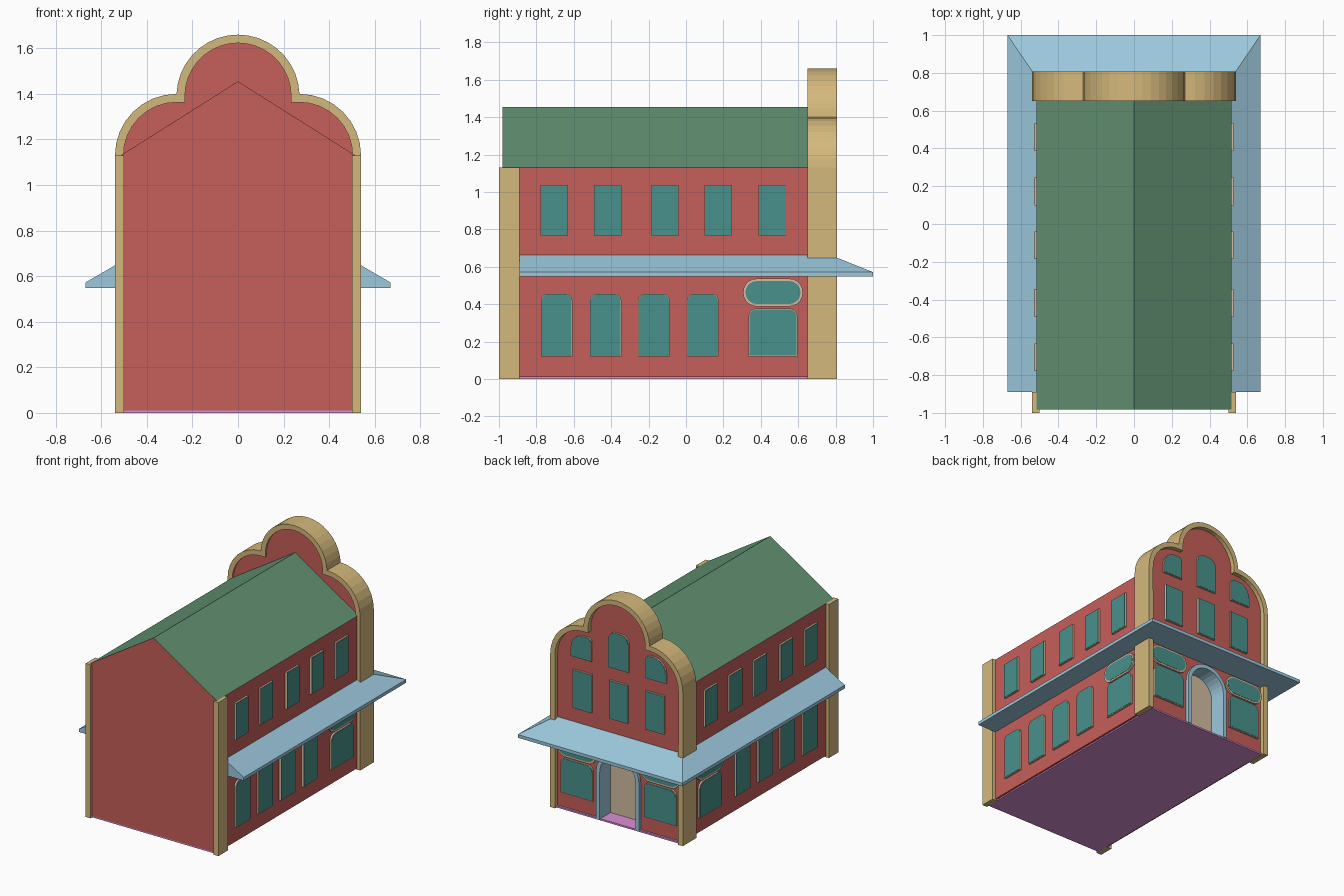
import bpy, bmesh, math

if "Cube" in bpy.data.objects:
    bpy.data.objects.remove(bpy.data.objects["Cube"])


def material(name, r, g, b):
    lin = [((c / 255 + 0.055) / 1.055) ** 2.4 for c in (r, g, b)]
    m = bpy.data.materials.new(name)
    m.diffuse_color = (*lin, 1)
    m.use_nodes = True
    m.node_tree.nodes["Principled BSDF"].inputs["Base Color"].default_value = m.diffuse_color
    return m


RED = material("red brick", 198, 95, 90)
TAN = material("tan stone", 213, 185, 124)
GREEN = material("green roof", 98, 146, 114)
BLUE = material("light blue trim", 157, 201, 221)
TEAL = material("teal glass", 72, 145, 140)
PINK = material("pink floor", 216, 144, 214)
BEIGE = material("beige frame", 211, 189, 162)


def finish(name, bm, *mats):
    bmesh.ops.recalc_face_normals(bm, faces=bm.faces)
    me = bpy.data.meshes.new(name)
    bm.to_mesh(me)
    bm.free()
    for m in mats:
        me.materials.append(m)
    ob = bpy.data.objects.new(name, me)
    bpy.context.collection.objects.link(ob)
    return ob


def add_prism(bm, pts, axis, a, b, index=0):
    """Extrude a (horizontal, z) outline along the x or y axis from a to b."""
    def place(u, v, d):
        return (u, d, v) if axis == "y" else (d, u, v)
    va = [bm.verts.new(place(u, v, a)) for u, v in pts]
    vb = [bm.verts.new(place(u, v, b)) for u, v in pts]
    faces = [bm.faces.new(va), bm.faces.new(vb[::-1])]
    n = len(pts)
    for i in range(n):
        j = (i + 1) % n
        faces.append(bm.faces.new((va[i], vb[i], vb[j], va[j])))
    for f in faces:
        f.material_index = index


def prism(name, pts, axis, a, b, mat):
    bm = bmesh.new()
    add_prism(bm, pts, axis, a, b)
    return finish(name, bm, mat)


def rect(u0, u1, v0, v1):
    return [(u0, v0), (u1, v0), (u1, v1), (u0, v1)]


def arc(cx, cz, r, a0, a1, n):
    return [(cx + r * math.cos(math.radians(a0 + (a1 - a0) * i / n)),
             cz + r * math.sin(math.radians(a0 + (a1 - a0) * i / n))) for i in range(n + 1)]


def rounded(c, w, z0, z1, radii):
    """Rectangle with corner radii given as bottom-left, bottom-right, top-right, top-left."""
    h, pts = w / 2, []
    corners = [(c - h, z0, 1, 1, 180), (c + h, z0, -1, 1, 270),
               (c + h, z1, -1, -1, 0), (c - h, z1, 1, -1, 90)]
    for (x, z, dx, dz, a), r in zip(corners, radii):
        if r <= 0:
            pts.append((x, z))
        else:
            pts += arc(x + dx * r, z + dz * r, r, a, a + 90, 5)
    return pts


def window(name, axis, base, side, c, w, z0, z1, radii=(0, 0, 0, 0), rim=0.003):
    """Beige surround with a glass plate on its face."""
    bm = bmesh.new()
    add_prism(bm, rounded(c, w, z0, z1, radii), axis, base - side * 0.01, base + side * 0.013, 0)
    inner = [max(r - rim, 0) for r in radii]
    add_prism(bm, rounded(c, w - 2 * rim, z0 + rim, z1 - rim, inner), axis,
              base + side * 0.010, base + side * 0.015, 1)
    finish(name, bm, BEIGE, TEAL)


def shop_window(name, axis, base, side, c):
    """Wide display window with an oval light above."""
    window(name, axis, base, side, c, 0.262, 0.12, 0.378, (0, 0, 0.045, 0.045), 0.005)
    window(name + "_oval", axis, base, side, c, 0.32, 0.388, 0.537, (0.073,) * 4, 0.013)


# Main body: gabled block, sloping faces are roof
WALL, FACADE = 0.515, 0.775
bm = bmesh.new()
add_prism(bm, [(-WALL, 0.01), (WALL, 0.01), (WALL, 1.13), (0, 1.455), (-WALL, 1.13)],
          "y", -0.982, 0.665)
bmesh.ops.recalc_face_normals(bm, faces=bm.faces)
for f in bm.faces:
    f.material_index = 1 if f.normal.z > 0.3 else 0
finish("body_and_roof", bm, RED, GREEN)

# Floor slab
prism("floor", rect(-0.5, 0.5, 0, 0.012), "y", -0.98, 0.79, PINK)


# Stepped curved parapet: legs, shoulder arcs and a central lobe
def parapet(t):
    r = 0.27 - t
    right = arc(0.27, 1.13, r, 0, 90, 8)
    rise = math.degrees(math.asin((1.13 + r - 1.39) / r)) if t == 0 else 0
    lobe = arc(0, 1.39, r, rise, 180 - rise, 18)
    if t:
        right.append((r, 1.13 + r))
    left = [(-x, z) for x, z in right[::-1]]
    return right + lobe + left


outer = [(0.54, 0)] + parapet(0) + [(-0.54, 0)]
inner = [(0.502, 0)] + parapet(0.037) + [(-0.502, 0)]
bm = bmesh.new()
add_prism(bm, outer + inner[::-1], "y", 0.65, 0.808)
finish("parapet_frame", bm, TAN)

# Facade wall with an arched notch for the doorway
door_outer = [(0.175, 0.01)] + arc(0, 0.355, 0.175, 0, 180, 14) + [(-0.175, 0.01)]
door_inner = [(0.145, 0.01)] + arc(0, 0.355, 0.145, 0, 180, 14) + [(-0.145, 0.01)]
wall = [(0.503, 0.01)] + parapet(0.036) + [(-0.503, 0.01)]
prism("facade_wall", wall + door_outer[::-1], "y", 0.665, FACADE, RED)

# Doorway lining and door
prism("door_frame", door_outer + door_inner[::-1], "y", 0.666, 0.797, BLUE)
prism("door", door_inner, "y", 0.663, 0.67, BEIGE)

# Rear corner pillars
for s, side in ((-1, "left"), (1, "right")):
    prism("rear_pillar_" + side, rect(*sorted((s * 0.5, s * 0.54)), 0, 1.13),
          "y", -1.0, -0.89, TAN)

# Awning wrapping three sides with mitred corners
bm = bmesh.new()
rows = []
for s, yi, yo in ((1, -0.89, -0.89), (1, 0.759, 1.0), (-1, 0.759, 1.0), (-1, -0.89, -0.89)):
    section = [(0.67, yo, 0.548), (0.67, yo, 0.572), (0.505, yi, 0.668), (0.505, yi, 0.548)]
    rows.append([bm.verts.new((s * x, y, z)) for x, y, z in section])
for a, b in zip(rows, rows[1:]):
    for i in range(4):
        j = (i + 1) % 4
        bm.faces.new((a[i], a[j], b[j], b[i]))
bm.faces.new(rows[0])
bm.faces.new(rows[-1])
finish("awning", bm, BLUE)

# Side windows
for s, side in ((-1, "left"), (1, "right")):
    for i, y in enumerate((-0.705, -0.418, -0.113, 0.172, 0.46)):
        window(f"upper_window_{side}_{i}", "x", s * WALL, s, y, 0.147, 0.767, 1.037)
    for i, y in enumerate((-0.692, -0.43, -0.172, 0.09)):
        window(f"lower_window_{side}_{i}", "x", s * WALL, s, y, 0.168, 0.12, 0.456,
               (0, 0, 0.035, 0.035), 0.004)
    shop_window(f"side_shop_window_{side}", "x", s * WALL, s, 0.465)

# Facade windows
for i, x in enumerate((-0.295, 0, 0.295)):
    window(f"facade_window_{i}", "y", FACADE, 1, x, 0.152, 0.767, 1.05)
window("facade_top_window_centre", "y", FACADE, 1, 0, 0.165, 1.145, 1.41, (0, 0, 0.06, 0.06))
for s, side in ((-1, "left"), (1, "right")):
    radii = (0, 0, 0.1, 0.03) if s > 0 else (0, 0, 0.03, 0.1)
    window(f"facade_top_window_{side}", "y", FACADE, 1, s * 0.305, 0.165, 1.145, 1.315, radii)
    shop_window(f"facade_shop_window_{side}", "y", FACADE, 1, s * 0.34)
